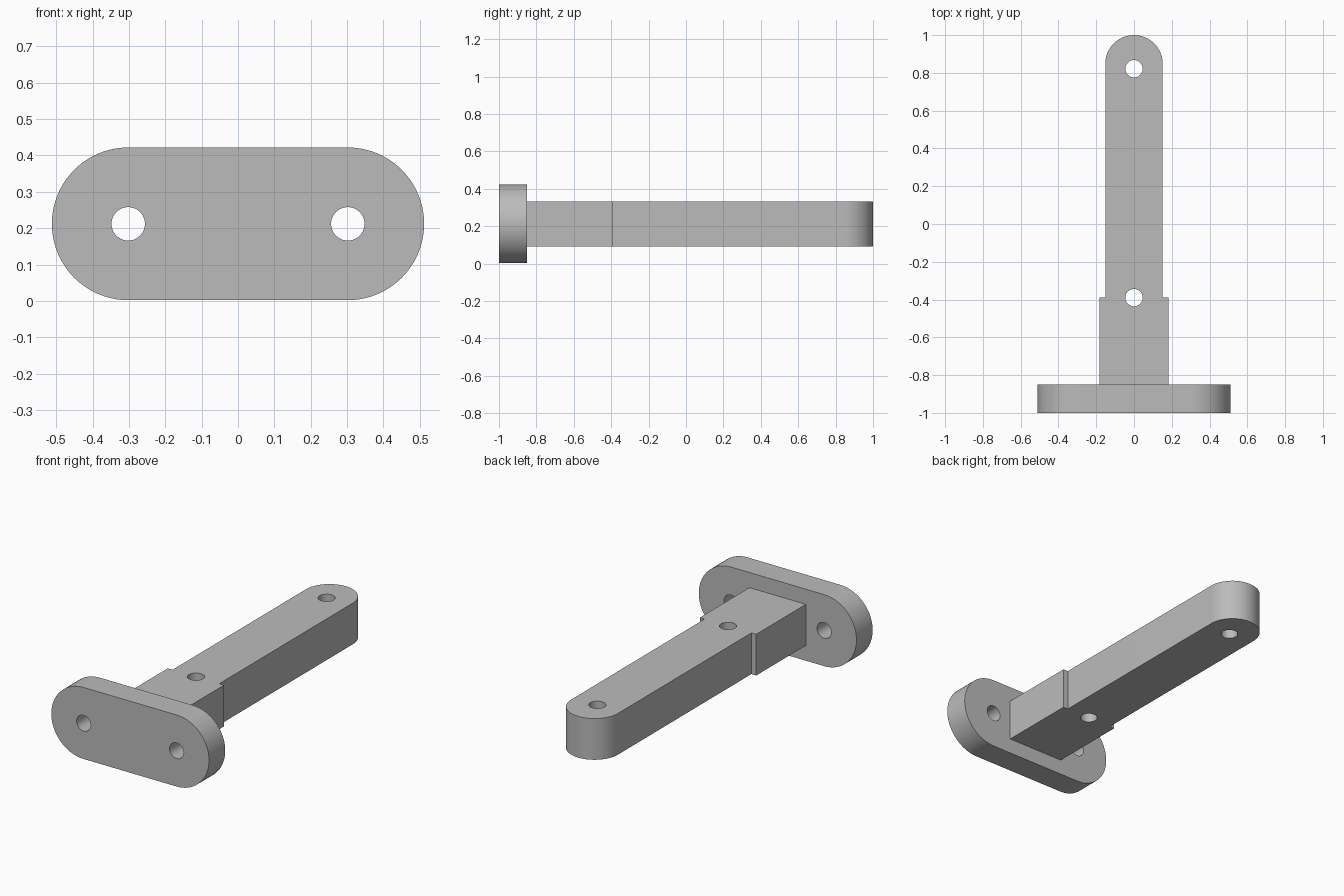
import bpy
import bmesh
from math import sin, cos, pi, radians
from mathutils import Matrix, Vector

if "Cube" in bpy.data.objects:
    bpy.data.objects.remove(bpy.data.objects["Cube"], do_unlink=True)

MID_Z = 0.212
HOLE_R = 0.046

grey = bpy.data.materials.new("plain grey")
grey.use_nodes = True
colour = (0.5, 0.5, 0.5, 1)
grey.diffuse_color = colour
grey.node_tree.nodes["Principled BSDF"].inputs["Base Color"].default_value = colour


def arc(cx, cy, r, start, end, steps):
    angles = [radians(start + (end - start) * i / steps) for i in range(steps + 1)]
    return [(cx + r * cos(a), cy + r * sin(a)) for a in angles]


def circle(cx, cy):
    return arc(cx, cy, HOLE_R, 0, 360, 40)[:-1]


def extruded_part(name, loops, depth, matrix):
    """Fill an outline with holes, extrude it both ways and place it."""
    curve = bpy.data.curves.new(name + " outline", "CURVE")
    curve.dimensions = "2D"
    curve.fill_mode = "BOTH"
    curve.extrude = depth / 2
    for loop in loops:
        spline = curve.splines.new("POLY")
        spline.points.add(len(loop) - 1)
        for point, (x, y) in zip(spline.points, loop):
            point.co = (x, y, 0, 1)
        spline.use_cyclic_u = True
    helper = bpy.data.objects.new(name + " outline", curve)
    mesh = bpy.data.meshes.new_from_object(helper)
    bpy.data.objects.remove(helper)
    bpy.data.curves.remove(curve)

    # Weld caps to walls and bake the placement
    bm = bmesh.new()
    bm.from_mesh(mesh)
    bmesh.ops.remove_doubles(bm, verts=bm.verts, dist=0.0001)
    bmesh.ops.transform(bm, matrix=matrix, verts=bm.verts)
    bmesh.ops.recalc_face_normals(bm, faces=bm.faces)
    bm.to_mesh(mesh)
    bm.free()
    mesh.name = name
    mesh.materials.clear()
    mesh.materials.append(grey)

    obj = bpy.data.objects.new(name, mesh)
    bpy.context.collection.objects.link(obj)
    bpy.ops.object.select_all(action="DESELECT")
    obj.select_set(True)
    bpy.context.view_layer.objects.active = obj
    bpy.ops.object.shade_smooth_by_angle(angle=radians(30))
    return obj


# Mounting plate: upright stadium with two screw holes
hole_x, plate_r = 0.302, 0.21
stadium = arc(hole_x, 0, plate_r, -90, 90, 40) + arc(-hole_x, 0, plate_r, 90, 270, 40)
extruded_part(
    "mounting_plate",
    [stadium, circle(hole_x, 0), circle(-hole_x, 0)],
    0.15,
    Matrix.Translation(Vector((0, -0.925, MID_Z))) @ Matrix.Rotation(pi / 2, 4, "X"),
)

# Arm: wide root, small shoulder, rounded tip and two pin holes
root_w, arm_w, back, step = 0.183, 0.152, -0.85, -0.39
right_edge = [(root_w, back), (root_w, step), (arm_w, step)]
left_edge = [(-x, y) for x, y in reversed(right_edge)]
arm = right_edge + arc(0, 1 - arm_w, arm_w, 0, 180, 48) + left_edge
extruded_part(
    "arm",
    [arm, circle(0, 0.822), circle(0, step)],
    0.242,
    Matrix.Translation(Vector((0, 0, MID_Z))),
)
